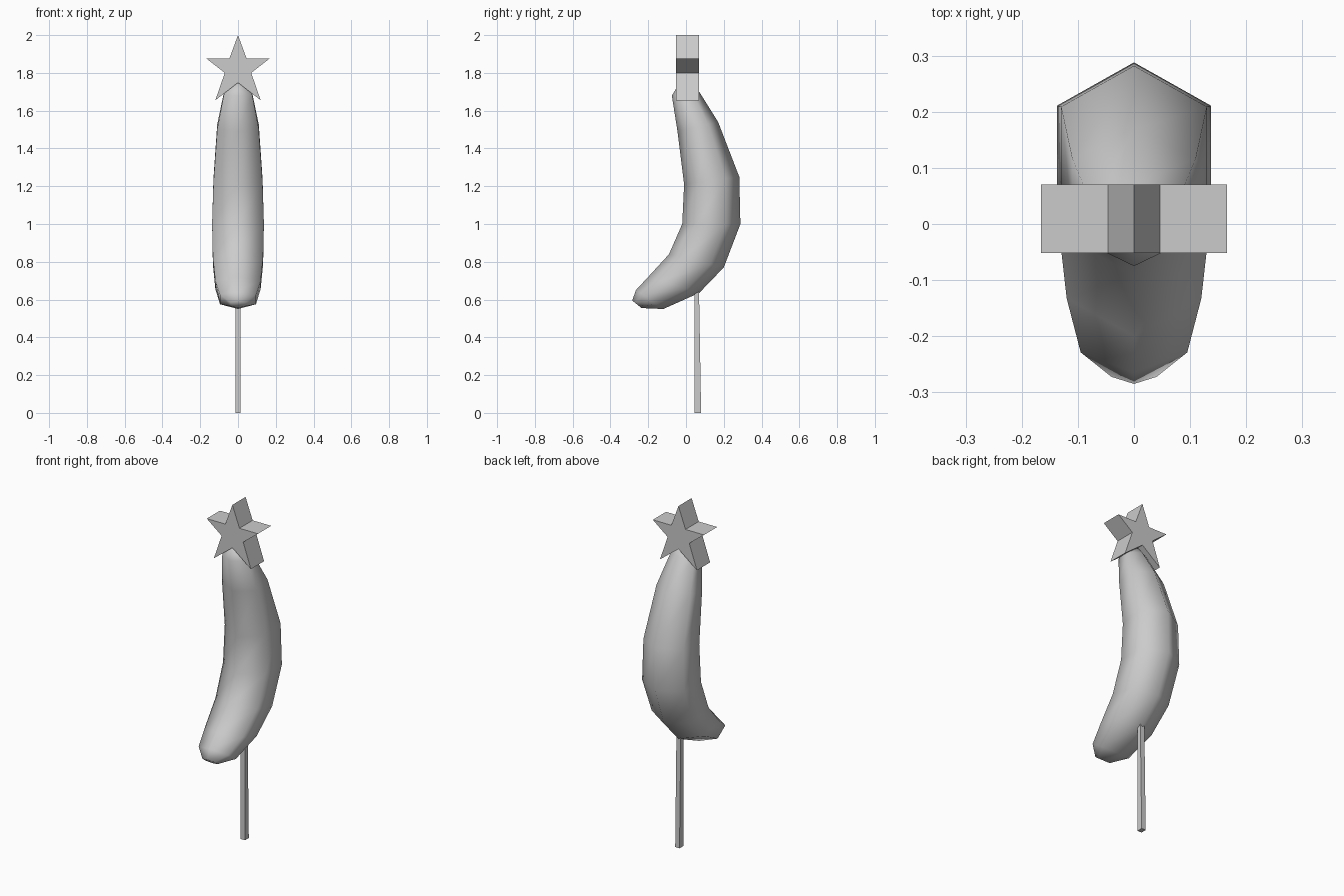
import bpy, bmesh
from math import sin, cos, pi

cube = bpy.data.objects.get("Cube")
if cube:
    bpy.data.objects.remove(cube)

# One plain grey for every part
grey = bpy.data.materials.new("light_grey")
grey.use_nodes = True
color = (0.6, 0.6, 0.6, 1)
grey.diffuse_color = color
grey.node_tree.nodes["Principled BSDF"].inputs["Base Color"].default_value = color


def loft(name, rings, smooth=False):
    """Skin a list of equal-length point rings and cap both ends."""
    bm = bmesh.new()
    loops = [[bm.verts.new(p) for p in ring] for ring in rings]
    n = len(loops[0])
    for a, b in zip(loops, loops[1:]):
        for i in range(n):
            j = (i + 1) % n
            bm.faces.new((a[i], a[j], b[j], b[i]))
    bm.faces.new(loops[0])
    bm.faces.new(loops[-1])
    bmesh.ops.recalc_face_normals(bm, faces=bm.faces[:])
    for f in bm.faces:
        f.smooth = smooth
    mesh = bpy.data.meshes.new(name)
    bm.to_mesh(mesh)
    bm.free()
    mesh.materials.append(grey)
    obj = bpy.data.objects.new(name, mesh)
    bpy.context.collection.objects.link(obj)
    return obj


def hexagon(fy, fz, by, bz, width):
    """Six-sided section between a front point and a back point."""
    ring = []
    for k in range(6):
        a = k * pi / 3
        t = (1 - cos(a)) / 2
        ring.append((width * sin(a) / sin(pi / 3), fy + (by - fy) * t, fz + (bz - fz) * t))
    return ring


# Curved fruit body: front y, front z, back y, back z, half width
sections = [
    (-0.285, 0.595, -0.235, 0.555, 0.04),
    (-0.265, 0.65, -0.12, 0.55, 0.095),
    (-0.20, 0.72, 0.07, 0.635, 0.12),
    (-0.09, 0.84, 0.20, 0.77, 0.133),
    (-0.02, 1.0, 0.288, 1.0, 0.137),
    (-0.01, 1.21, 0.282, 1.25, 0.13),
    (-0.045, 1.49, 0.17, 1.54, 0.11),
    (-0.075, 1.68, 0.07, 1.70, 0.075),
    (-0.035, 1.745, 0.03, 1.75, 0.04),
]
loft("banana_body", [hexagon(*s) for s in sections], smooth=True)

# Thin stick, slightly tapered toward the top
loft("stick", [
    [(-0.014, 0.045, z), (0.014, 0.045, z), (0.014, back, z), (-0.014, back, z)]
    for z, back in ((0, 0.08), (0.7, 0.068))
])

# Thick five-pointed star, mirrored from its right half
half = [(0.046, 1.875), (0.166, 1.875), (0.07, 1.80), (0.12, 1.655)]
outline = [(0, 2.0)] + half + [(0, 1.748)] + [(-x, z) for x, z in reversed(half)]
loft("star", [[(x, y, z) for x, z in outline] for y in (-0.052, 0.07)])
